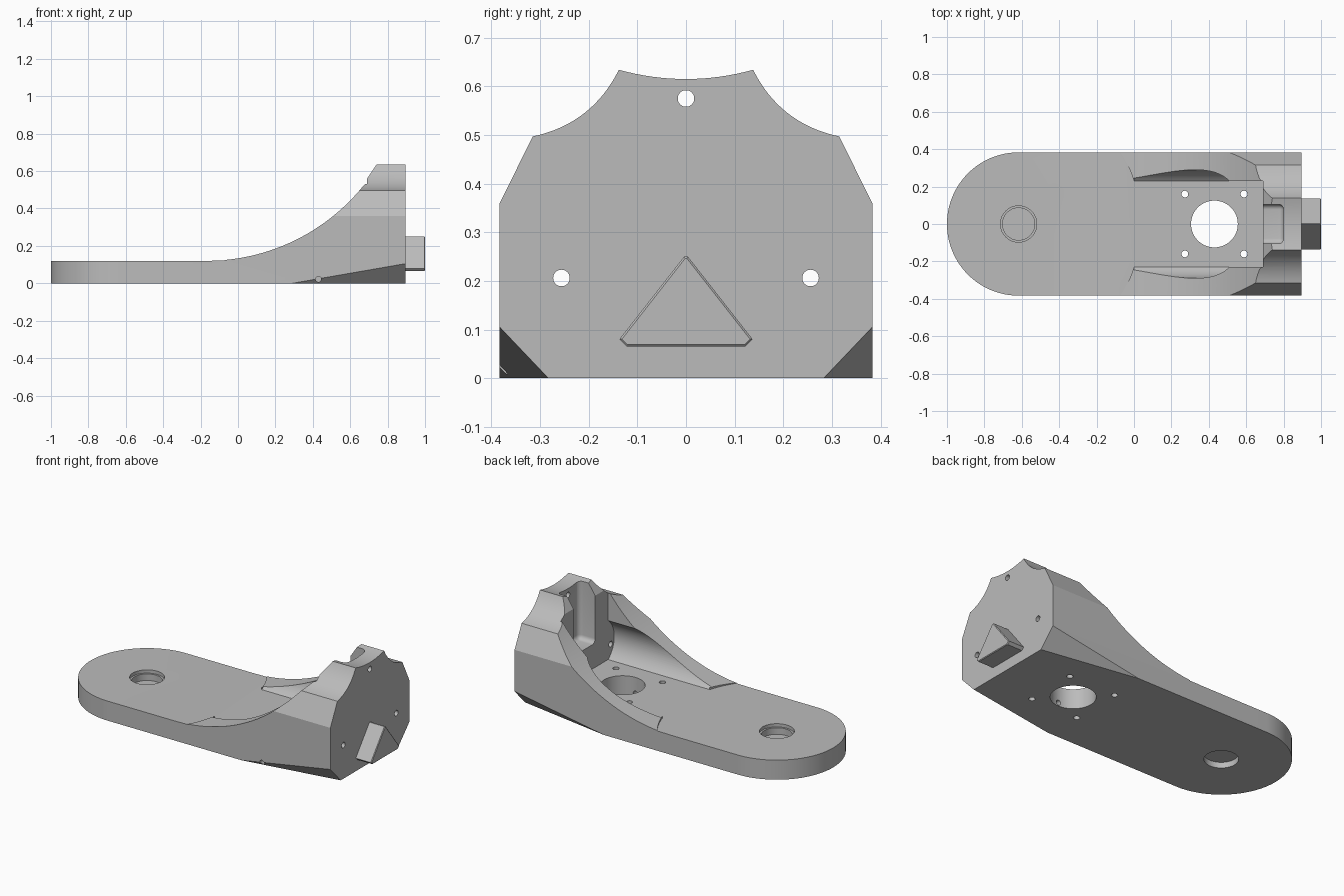
import bpy, bmesh, math
from mathutils import Vector

cube = bpy.data.objects.get("Cube")
if cube:
    bpy.data.objects.remove(cube)

grey = bpy.data.materials.new("plain grey")
grey.use_nodes = True
tone = (0.5, 0.5, 0.5, 1)
grey.diffuse_color = tone
grey.node_tree.nodes["Principled BSDF"].inputs["Base Color"].default_value = tone


def prism(name, points, axis, lo, hi, bevel=0):
    """Extrude a 2D outline along an axis; the outline uses the other two axes in order."""
    bm = bmesh.new()

    def place(p, d):
        c = list(p)
        c.insert("xyz".index(axis), d)
        return c
    face = bm.faces.new([bm.verts.new(place(p, lo)) for p in points])
    ext = bmesh.ops.extrude_face_region(bm, geom=[face])
    move = Vector(place((0, 0), hi - lo))
    bmesh.ops.translate(bm, vec=move, verts=[v for v in ext["geom"] if isinstance(v, bmesh.types.BMVert)])
    bmesh.ops.recalc_face_normals(bm, faces=bm.faces)
    if bevel:
        bmesh.ops.bevel(bm, geom=bm.edges[:], offset=bevel, segments=5, profile=0.5, affect="EDGES")
    mesh = bpy.data.meshes.new(name)
    bm.to_mesh(mesh)
    bm.free()
    obj = bpy.data.objects.new(name, mesh)
    bpy.context.collection.objects.link(obj)
    mesh.materials.append(grey)
    return obj


def arc(cx, cy, r, a0, a1, n):
    return [(cx + r * math.cos(math.radians(a0 + (a1 - a0) * i / n)),
             cy + r * math.sin(math.radians(a0 + (a1 - a0) * i / n))) for i in range(n + 1)]


def sagged(a, b, sag, n=16):
    """Curve from a to b, bowed to the left of travel."""
    a, b = Vector(a), Vector(b)
    side = Vector((a.y - b.y, b.x - a.x)).normalized()
    return [tuple(a.lerp(b, i / n) + side * sag * 4 * (i / n) * (1 - i / n)) for i in range(n + 1)]


def mirrored(half):
    """Close a right-hand half outline with its reflection."""
    return half + [(-p[0], p[1]) for p in reversed(half) if abs(p[0]) > 1e-5]


def cut(cutter, operation="DIFFERENCE"):
    mod = body.modifiers.new(cutter.name, "BOOLEAN")
    mod.operation = operation
    mod.solver = "EXACT"
    mod.object = cutter
    cutter.hide_render = True
    bpy.context.view_layer.objects.active = body
    bpy.ops.object.modifier_apply(modifier=mod.name)
    bpy.data.objects.remove(cutter)


def drill(name, axis, a, b, r, lo, hi, n=32):
    cut(prism(name, arc(a, b, r, 0, 360, n)[:-1], axis, lo, hi))


W = 0.383   # half width
END = 0.895  # flange face
FLOOR = 0.121

# Side silhouette: flat plate sweeping up into the upright flange
sweep = arc(-0.17, 1.20, 1.08, 270, 321.2, 48)
side = [(-1.1, 0), (END, 0), (END, 0.634), (0.74, 0.634), (0.69, 0.56), (0.69, 0.537)]
side += list(reversed(sweep)) + [(-1.1, 0.12)]
body = prism("arm_body", side, "y", -0.5, 0.5)

# Rounded plan outline
cut(prism("plan_outline", [(1.2, -W), (1.2, W)] + arc(W - 1, 0, W, 90, 270, 64), "z", -0.2, 1),
    "INTERSECT")

# End outline: sloped shoulders and concave scoops
half = [(0.611, -0.1)] + sagged((0.315, 0.497), (0.138, 0.634), 0.027)
half += sagged((0.138, 0.634), (-0.138, 0.634), 0.019)[1:9]
cut(prism("end_outline", mirrored(half), "x", -1.3, 1.3), "INTERSECT")

# Tapered chamfers under the flange corners
for s in (-1, 1):
    bm = bmesh.new()
    # the slanted plane removes the lower outside corner
    a, b, c = Vector((0.29, s * W, 0)), Vector((END, s * W, 0.105)), Vector((END, s * 0.283, 0))
    normal = (b - a).cross(c - a).normalized()
    if normal.z > 0:
        normal.negate()
    bm.from_mesh(body.data)
    res = bmesh.ops.bisect_plane(bm, geom=bm.verts[:] + bm.edges[:] + bm.faces[:], dist=1e-5,
                                 plane_co=a, plane_no=normal, clear_outer=True)
    rim = [e for e in res["geom_cut"] if isinstance(e, bmesh.types.BMEdge)]
    bmesh.ops.holes_fill(bm, edges=rim, sides=0)
    bmesh.ops.recalc_face_normals(bm, faces=bm.faces)
    bm.to_mesh(body.data)
    bm.free()

# Cavity with bulged side walls and an open slot above
cavity = [(0.23, FLOOR)] + arc(0.14, 0.24, 0.15, -53, 53, 24) + [(0.23, 0.9)]
cut(prism("cavity", mirrored(cavity), "x", 0, 0.69))
lead_in = [(0.01, -0.23), (0.01, 0.23)] + sagged((0, 0.23), (-0.085, 0.4), -0.008, 6)
lead_in += [(-0.3, 0.4), (-0.3, -0.4)] + sagged((-0.085, -0.4), (0, -0.23), -0.008, 6)
cut(prism("lead_in", lead_in, "z", FLOOR, 0.3))

# Rounded recess in the flange, open at the top
cut(prism("flange_recess", [(0.6, -0.105), (0.8, -0.105), (0.8, 0.105), (0.6, 0.105)],
          "z", 0.27, 1, 0.028))

# Large bore, four screw holes and the side set-screw hole
drill("bore", "z", 0.43, 0, 0.125, -0.1, 0.3, 64)
for x in (0.272, 0.588):
    for y in (-0.16, 0.16):
        drill("floor_screw_hole", "z", x, y, 0.018, -0.1, 0.3)
drill("set_screw_hole", "y", 0.43, 0.022, 0.015, -0.5, -0.05, 24)

# Flange screw holes
for y, z in ((-0.256, 0.206), (0.256, 0.206), (0, 0.575)):
    drill("flange_screw_hole", "x", y, z, 0.017, 0.6, 1)

# Stepped pockets above and below a thin web in the rounded end
drill("pocket_rim", "z", -0.617, 0, 0.097, 0.1, 0.2, 48)
drill("pocket_top", "z", -0.617, 0, 0.086, 0.06, 0.2, 48)
drill("pocket_bottom", "z", -0.617, 0, 0.094, -0.1, 0.035, 48)

# Triangular locating peg
peg = prism("locating_peg", mirrored([(0.122, 0.065), (0.137, 0.08), (0.004, 0.25)]), "x", 0.88, 1.0)
bm = bmesh.new()
bm.from_mesh(peg.data)
tip = [e for e in bm.edges if all(v.co.x > 0.99 for v in e.verts)]
bmesh.ops.bevel(bm, geom=tip, offset=0.004, segments=1, affect="EDGES")
bm.to_mesh(peg.data)
bm.free()

# Smooth the curved walls, keep the machined edges sharp
bpy.ops.object.select_all(action="DESELECT")
body.select_set(True)
bpy.context.view_layer.objects.active = body
bpy.ops.object.shade_smooth_by_angle(angle=math.radians(25))
